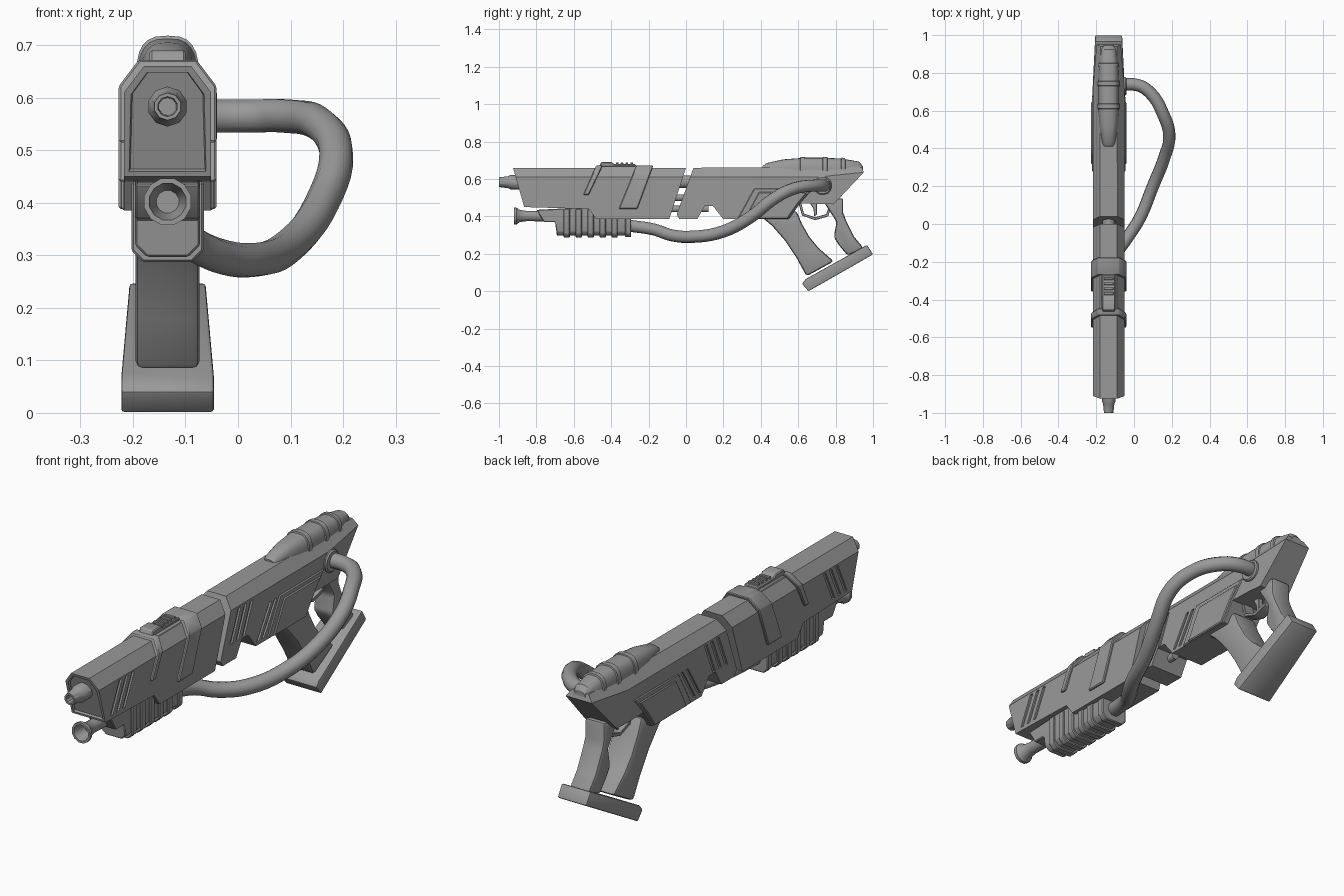
import bpy, bmesh, math
from mathutils import Vector

if "Cube" in bpy.data.objects:
    bpy.data.objects.remove(bpy.data.objects["Cube"])

CX = -0.134  # centre line of the body

grey = bpy.data.materials.new("plain grey")
grey.use_nodes = True
grey.diffuse_color = (0.32, 0.32, 0.32, 1)
grey.node_tree.nodes["Principled BSDF"].inputs["Base Color"].default_value = (0.32, 0.32, 0.32, 1)


def activate(ob):
    bpy.ops.object.select_all(action="DESELECT")
    ob.select_set(True)
    bpy.context.view_layer.objects.active = ob


def finish(name, bm, bevel=0, segments=1, smooth=True):
    bmesh.ops.recalc_face_normals(bm, faces=bm.faces)
    me = bpy.data.meshes.new(name)
    bm.to_mesh(me)
    bm.free()
    ob = bpy.data.objects.new(name, me)
    bpy.context.collection.objects.link(ob)
    me.materials.append(grey)
    activate(ob)
    if bevel:
        mod = ob.modifiers.new("bevel", "BEVEL")
        mod.width, mod.segments, mod.limit_method = bevel, segments, "ANGLE"
        bpy.ops.object.modifier_apply(modifier="bevel")
    if smooth:
        bpy.ops.object.shade_smooth_by_angle(angle=math.radians(32))
    return ob


def add_prism(bm, pts, x0, x1):
    a = [bm.verts.new((x0, y, z)) for y, z in pts]
    b = [bm.verts.new((x1, y, z)) for y, z in pts]
    bm.faces.new(a)
    bm.faces.new(b[::-1])
    for i in range(len(pts)):
        j = (i + 1) % len(pts)
        bm.faces.new((a[i], b[i], b[j], a[j]))


def prism(name, pts, half, cuts=(), bevel=0.004, segments=1, inset_front=False):
    """Side profile given width, with mirrored slicing planes."""
    bm = bmesh.new()
    add_prism(bm, pts, -half, half)
    for co, no in cuts:
        for s in (-1, 1):
            bmesh.ops.bisect_plane(bm, geom=bm.verts[:] + bm.edges[:] + bm.faces[:], dist=1e-5,
                                   plane_co=(co[0] * s, co[1], co[2]),
                                   plane_no=(no[0] * s, no[1], no[2]), clear_outer=True)
            bmesh.ops.holes_fill(bm, edges=[e for e in bm.edges if e.is_boundary], sides=0)
    bmesh.ops.recalc_face_normals(bm, faces=bm.faces)
    if inset_front:
        bm.normal_update()
        front = [min(bm.faces, key=lambda f: f.calc_center_median().y)]
        bmesh.ops.inset_region(bm, faces=front, thickness=0.014, depth=0)
        bmesh.ops.inset_region(bm, faces=front, thickness=0.003, depth=-0.01)
    bmesh.ops.translate(bm, verts=bm.verts, vec=(CX, 0, 0))
    return finish(name, bm, bevel, segments)


def top_chamfer(half, z):
    return ((half, 0, z - 0.05), (0.05, 0, 0.038))


def low_chamfer(half, z, size=0.022):
    return ((half, 0, z + size), (1, 0, -1))


def skin(bm, rings, closed=True):
    vs = [[bm.verts.new(p) for p in r] for r in rings]
    n = len(vs[0])
    for a, b in zip(vs, vs[1:]):
        for i in range(n if closed else n - 1):
            j = (i + 1) % n
            bm.faces.new((a[i], a[j], b[j], b[i]))
    bm.faces.new(vs[0])
    bm.faces.new(vs[-1])


def lathe(name, prof, z, sides=12, axis="Y", centre=(CX, 0)):
    """Turned part; prof holds (distance along axis, radius)."""
    bm = bmesh.new()
    rings = []
    for d, r in prof:
        ring = []
        for i in range(sides):
            t = math.tau * (i + 0.5) / sides
            u, v = r * math.cos(t), r * math.sin(t)
            ring.append((centre[0] + u, d, z + v) if axis == "Y" else (d, centre[1] + u, z + v))
        rings.append(ring)
    skin(bm, rings)
    return finish(name, bm)


def carve(ob, strips):
    """Shallow slanted grooves on both flanks."""
    bm = bmesh.new()
    for y0, z0, y1, z1, w in strips:
        pts = [(y0, z0), (y0 + w, z0), (y1 + w, z1), (y1, z1)]
        for x in (CX - 0.11, CX + 0.075):
            add_prism(bm, pts, x, x + 0.035)
    cutter = finish("groove_cutter", bm, smooth=False)
    cutter.hide_render = True
    activate(ob)
    mod = ob.modifiers.new("grooves", "BOOLEAN")
    mod.object, mod.operation, mod.solver = cutter, "DIFFERENCE", "EXACT"
    bpy.ops.object.modifier_apply(modifier="grooves")
    bpy.data.objects.remove(cutter)


# Front housing with recessed nose and slanted vents
front = prism("front_housing", [(-.925, .66), (0, .66), (-.09, .385), (-.48, .385), (-.52, .44), (-.865, .45)],
              .083, [top_chamfer(.083, .66)], bevel=0, inset_front=True)
carve(front, [(-.83 + .043 * i, .465, -.765 + .043 * i, .602, .018) for i in range(3)])

# Raised bands around the front housing
prism("narrow_band", [(-.48, .672), (-.445, .672), (-.52, .515), (-.55, .515)], .093, [top_chamfer(.093, .672)])
prism("wide_band", [(-.265, .672), (-.175, .672), (-.26, .44), (-.36, .44)], .093, [top_chamfer(.093, .672)])
prism("top_saddle", [(-.48, .672), (-.175, .672), (-.19, .63), (-.49, .63)], .05, [top_chamfer(.068, .672)])

# Rear housing, tapering to the back
rear = prism("rear_housing", [(.04, .66), (.94, .665), (.95, .635), (.79, .465), (.60, .47), (.56, .40), (.55, .385),
                              (.2, .385), (.145, .455), (.10, .455), (.06, .385), (-.035, .385), (-.05, .41)],
             .083, [top_chamfer(.083, .662), ((.083, .72, 0), (1, .08, 0))], bevel=0)
carve(rear, [(.015 + .043 * i, .46, .075 + .043 * i, .602, .018) for i in range(3)]
      + [(.205 + .036 * i, .40, .295 + .036 * i, .545, .016) for i in range(2)])

# Stepped flank panels
prism("flank_panel", [(.275, .386), (.365, .55), (.68, .55), (.61, .47), (.56, .40), (.55, .386)], .088)
prism("inner_flank_panel", [(.315, .388), (.39, .53), (.65, .53), (.60, .47), (.55, .40), (.545, .388)], .093)

# Core tubes bridging the gap
for nm, z, r in (("upper", .585, .035), ("middle", .50, .018), ("lower", .44, .018)):
    lathe(nm + "_core_tube", [(-.15, r), (.12, r)], z)

# Muzzles
lathe("main_muzzle", [(-.88, .038), (-.94, .038), (-.95, .032), (-1, .026), (-1, .019), (-.95, .017)], .583, 10)
lathe("lower_muzzle", [(-.75, .03), (-.85, .028), (-.89, .034), (-.905, .046), (-.92, .046), (-.92, .036), (-.86, .022)],
      .402, 12)

# Foregrip with ribs
prism("foregrip", [(-.80, .435), (-.76, .37), (-.70, .37), (-.69, .297), (-.30, .297), (-.30, .39), (-.48, .41), (-.52, .45)],
      .062, [low_chamfer(.062, .297)])
for i in range(5):
    y = -.655 + .064 * i
    prism("foregrip_rib", [(y, .287), (y + .034, .287), (y + .034, .44), (y, .44)], .069, [low_chamfer(.069, .287)])
prism("foregrip_end", [(-.325, .289), (-.293, .289), (-.293, .395), (-.325, .395)], .066, [low_chamfer(.066, .289)])

# Top sight block with ridges
prism("sight_block", [(-.465, .665), (-.455, .69), (-.395, .69), (-.385, .68), (-.27, .68), (-.265, .665)], .034)
for i in range(4):
    y = -.375 + .026 * i
    prism("sight_ridge", [(y, .67), (y + .014, .67), (y + .014, .688), (y, .688)], .026, bevel=.002)

# Rounded top cover with stepped ridges
bm = bmesh.new()
sections = [(.41, .028, .035), (.43, .036, .05), (.52, .05, .07), (.61, .056, .077), (.612, .06, .083), (.635, .06, .083),
            (.637, .056, .079), (.73, .056, .079), (.732, .06, .083), (.755, .06, .083), (.757, .055, .078),
            (.83, .053, .074), (.832, .057, .079), (.85, .056, .078), (.852, .05, .071), (.925, .04, .058), (.945, .03, .035)]
rings = []
for y, w, h in sections:
    ring = []
    for i in range(13):
        t = math.pi * i / 12
        c, s = math.cos(t), math.sin(t)
        ring.append((CX + w * math.copysign(abs(c) ** .7, c), y, .635 + h * abs(s) ** .7))
    rings.append(ring)
skin(bm, rings)
finish("top_cover", bm)

# Hose and its collar
path = [(-.11, .73, .565), (.02, .735, .565), (.09, .69, .565), (.155, .58, .55), (.187, .47, .495), (.16, .35, .40),
        (.10, .2, .32), (.03, .03, .291), (-.04, -.08, .3), (-.10, -.17, .33), (CX, -.30, .35)]
cu = bpy.data.curves.new("hose", "CURVE")
cu.dimensions, cu.bevel_depth, cu.bevel_resolution, cu.resolution_u = "3D", .033, 3, 5
cu.use_fill_caps = True
sp = cu.splines.new("BEZIER")
sp.bezier_points.add(len(path) - 1)
for p, co in zip(sp.bezier_points, path):
    p.co = Vector(co)
    p.handle_left_type = p.handle_right_type = "AUTO"
hose = bpy.data.objects.new("hose", cu)
bpy.context.collection.objects.link(hose)
cu.materials.append(grey)
activate(hose)
bpy.ops.object.convert(target="MESH")
bpy.ops.object.shade_smooth_by_angle(angle=math.radians(50))
lathe("hose_collar", [(CX + .06, .05), (CX + .088, .05), (CX + .094, .044)], .565, 16, "X", (0, .73))

# Handle struts, base and trigger
prism("front_grip", [(.40, .40), (.46, .35), (.53, .27), (.59, .18), (.645, .08), (.79, .16), (.71, .23), (.66, .29),
                     (.62, .36), (.59, .43)], .061, bevel=.014, segments=2)
prism("rear_grip", [(.735, .48), (.78, .41), (.805, .37), (.79, .29), (.815, .25), (.865, .19), (.95, .23), (.90, .29),
                    (.87, .35), (.855, .38), (.84, .42), (.84, .50)], .05, bevel=.014, segments=2)
prism("grip_base", [(.62, .04), (.655, 0), (1, .197), (.968, .248), (.64, .065)], .088,
      [((.088, .66, 0), (1, .05, 0))], bevel=.012, segments=2)
prism("trigger_guard", [(.60, .475), (.62, .405), (.69, .38), (.76, .40), (.785, .475), (.77, .475), (.75, .413),
                        (.69, .395), (.63, .416), (.615, .475)], .026, bevel=.002)
prism("trigger", [(.66, .475), (.70, .475), (.70, .41), (.685, .40), (.682, .44)], .012, bevel=.002)
